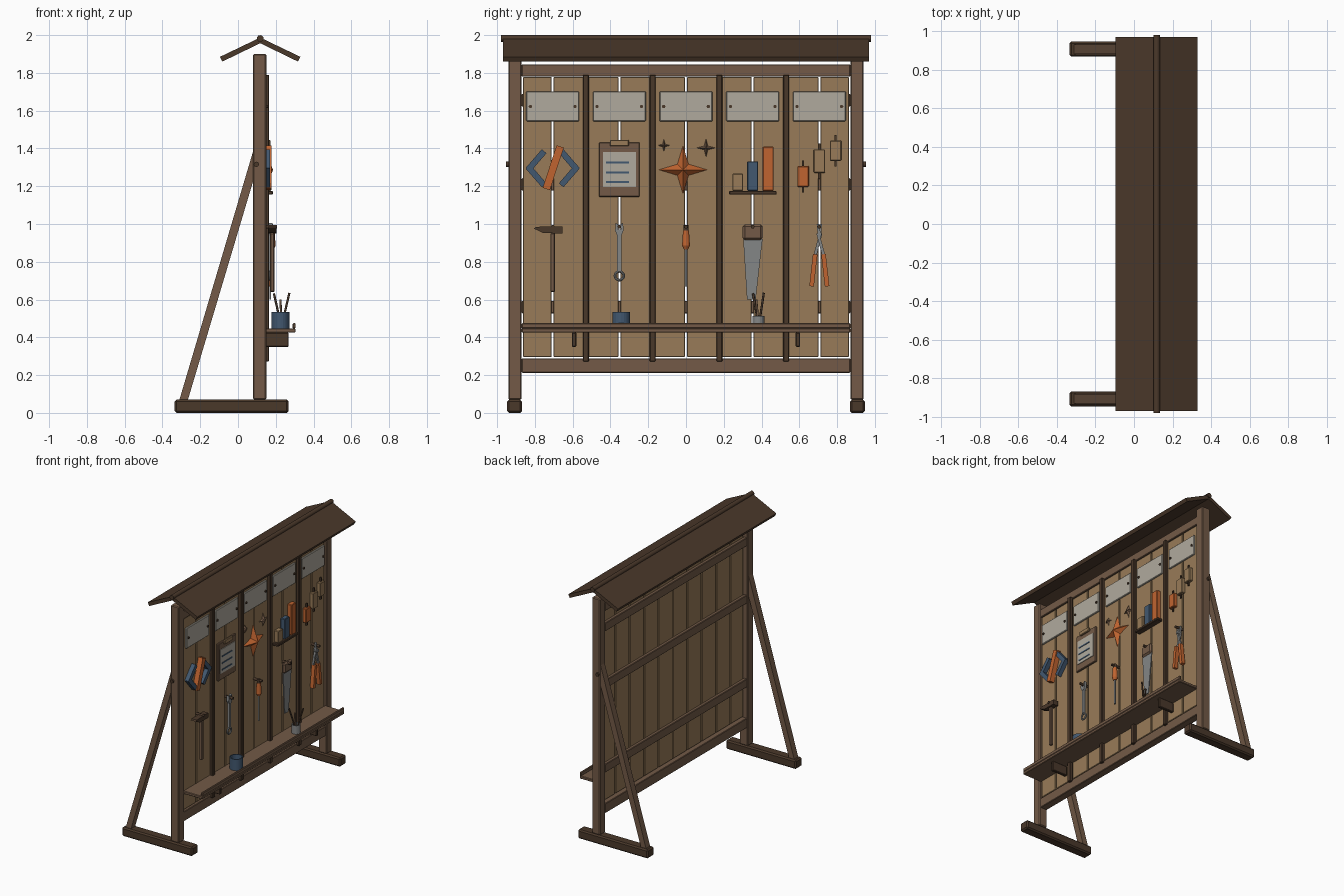
import bpy, bmesh, math
from mathutils import Vector

if "Cube" in bpy.data.objects:
    bpy.data.objects.remove(bpy.data.objects["Cube"])


def material(name, rgb):
    m = bpy.data.materials.new(name)
    lin = [((c / 255 + 0.055) / 1.055) ** 2.4 for c in rgb]
    m.diffuse_color = (*lin, 1)
    m.use_nodes = True
    m.node_tree.nodes["Principled BSDF"].inputs["Base Color"].default_value = m.diffuse_color
    return m


DARK = material("dark_wood", (74, 56, 42))
WOOD = material("frame_wood", (115, 90, 71))
BOARD = material("board_wood", (152, 123, 88))
PALE = material("pale_plate", (176, 170, 158))
ORANGE = material("orange_paint", (192, 100, 48))
BLUE = material("blue_paint", (66, 88, 112))
STEEL = material("steel", (132, 134, 134))


def finish(name, bm, mat, bevel=0.0, smooth=False):
    bmesh.ops.recalc_face_normals(bm, faces=bm.faces)
    me = bpy.data.meshes.new(name)
    bm.to_mesh(me)
    bm.free()
    me.materials.append(mat)
    ob = bpy.data.objects.new(name, me)
    bpy.context.collection.objects.link(ob)
    if smooth:
        for p in me.polygons:
            p.use_smooth = len(p.vertices) == 4
    if bevel:
        b = ob.modifiers.new("bevel", "BEVEL")
        b.width, b.segments = bevel, 1
    return ob


def prism(name, pts, lo, hi, mat, axis="x", bevel=0.0):
    """Extrude a yz outline along x, or an xz outline along y."""
    bm = bmesh.new()
    put = (lambda p, t: (t, p[0], p[1])) if axis == "x" else (lambda p, t: (p[0], t, p[1]))
    a = [bm.verts.new(put(p, lo)) for p in pts]
    b = [bm.verts.new(put(p, hi)) for p in pts]
    bm.faces.new(a)
    bm.faces.new(b[::-1])
    for i in range(len(pts)):
        j = (i + 1) % len(pts)
        bm.faces.new((a[i], b[i], b[j], a[j]))
    return finish(name, bm, mat, bevel)


def box(name, x, y, z, mat, bevel=0.004):
    return prism(name, [(y[0], z[0]), (y[1], z[0]), (y[1], z[1]), (y[0], z[1])], x[0], x[1], mat, bevel=bevel)


def bar(name, a, b, w, lo, hi, mat, w2=None):
    """Straight strip in the yz plane between two points."""
    a, b = Vector(a), Vector(b)
    d = (b - a).normalized()
    n = Vector((-d.y, d.x)) / 2
    w2 = w2 or w
    return prism(name, [a + n * w, b + n * w2, b - n * w2, a - n * w], lo, hi, mat)


def rod(name, a, b, r, mat, r2=None, n=12):
    a, b = Vector(a), Vector(b)
    bm = bmesh.new()
    bmesh.ops.create_cone(bm, cap_ends=True, segments=n, radius1=r, radius2=r if r2 is None else r2,
                          depth=(b - a).length)
    bm.transform((b - a).to_track_quat("Z", "Y").to_matrix().to_4x4())
    bmesh.ops.translate(bm, verts=bm.verts, vec=(a + b) / 2)
    return finish(name, bm, mat, smooth=True)


def cup(name, x, y, z0, z1, r, mat, n=20):
    """Open cup turned from a wall profile."""
    bm = bmesh.new()
    t = 0.007
    prof = [(0, z0), (r, z0), (r, z1), (r - t, z1), (r - t, z0 + t), (0, z0 + t)]
    vs = [bm.verts.new((p[0], 0, p[1])) for p in prof]
    es = [bm.edges.new(e) for e in zip(vs, vs[1:])]
    bmesh.ops.spin(bm, geom=vs + es, cent=(0, 0, 0), axis=(0, 0, 1), angle=math.tau, steps=n)
    bmesh.ops.remove_doubles(bm, verts=bm.verts, dist=1e-4)
    bmesh.ops.translate(bm, verts=bm.verts, vec=(x, y, 0))
    return finish(name, bm, mat)


def star(name, y, z, r, inner, x0, x1, mat):
    """Four pointed star with a raised centre."""
    bm = bmesh.new()
    ring = []
    for i in range(8):
        a, d = i * math.pi / 4, r if i % 2 == 0 else inner
        ring.append(bm.verts.new((x0, y + d * math.cos(a), z + d * math.sin(a))))
    top = bm.verts.new((x1, y, z))
    bm.faces.new(ring)
    for i in range(8):
        bm.faces.new((ring[i], ring[(i + 1) % 8], top))
    return finish(name, bm, mat)


# Posts, feet, braces and bolts on both ends
for s in (-1, 1):
    span = lambda a, b: sorted((s * a, s * b))
    box("post", (0.08, 0.15), span(0.87, 0.94), (0.07, 1.9), WOOD, 0.006)
    box("foot", (-0.335, 0.268), span(0.868, 0.947), (0, 0.07), DARK, 0.01)
    y0, y1 = span(0.882, 0.932)
    prism("brace", [(-0.31, 0.07), (-0.265, 0.07), (0.09, 1.26), (0.09, 1.4), (0.08, 1.385)],
          y0, y1, WOOD, "y")
    rod("bolt", (0.097, s * 0.92, 1.316), (0.097, s * 0.953, 1.316), 0.014, DARK)

# Rails of the frame and the back
box("top_rail", (0.085, 0.145), (-0.87, 0.87), (1.78, 1.845), WOOD)
box("bottom_rail", (0.085, 0.145), (-0.87, 0.87), (0.212, 0.288), WOOD)
for z in (0.56, 1.21, 1.655):
    box("back_rail", (0.085, 0.112), (-0.87, 0.87), (z - 0.033, z + 0.033), WOOD)

# Boards and battens
P = 0.1765
for i in range(-5, 5):
    box("board", (0.112, 0.137), (max(i * P + 0.005, -0.862), min((i + 1) * P - 0.005, 0.862)),
        (0.296, 1.778), BOARD, 0.003)
for k in (-3, -1, 1, 3):
    box("batten", (0.137, 0.165), (k * P - 0.016, k * P + 0.016), (0.272, 1.79), DARK)

# Roof
R = 0.1175
for s in (-1, 1):
    prism("roof_panel", [(R, 1.987), (R + s * 0.213, 1.885), (R + s * 0.2, 1.86), (R, 1.957)],
          -0.97, 0.97, DARK, "y")
rod("ridge_pole", (R, -0.98, 1.982), (R, 0.98, 1.982), 0.018, DARK, n=10)

# Shelf with lip and brackets
box("shelf", (0.137, 0.305), (-0.87, 0.87), (0.425, 0.447), WOOD)
box("shelf_lip", (0.289, 0.305), (-0.87, 0.87), (0.447, 0.475), WOOD)
for y in (-0.592, 0.592):
    box("shelf_bracket", (0.137, 0.268), (y - 0.012, y + 0.012), (0.35, 0.425), DARK)

# Name plates with screws, and tool pegs
C = [2 * P * k for k in (-2, -1, 0, 1, 2)]
for c in C:
    box("name_plate", (0.137, 0.152), (c - 0.14, c + 0.14), (1.543, 1.702), PALE)
    for s in (-1, 1):
        rod("plate_screw", (0.15, c + s * 0.118, 1.622), (0.158, c + s * 0.118, 1.622), 0.009, DARK)
    rod("tool_peg", (0.137, c, 0.985), (0.207, c, 0.985), 0.01, DARK, n=8)

# Blue brackets and orange slash
c, zc = C[0], 1.295
for s in (-1, 1):
    for v in (-1, 1):
        bar("chevron_arm", (c + s * 0.045, zc + v * 0.09), (c + s * 0.13, zc - v * 0.008), 0.032,
            0.137, 0.17, BLUE)
bar("slash", (c - 0.034, 1.185), (c + 0.04, 1.41), 0.04, 0.14, 0.178, ORANGE)

# Clipboard
c = C[1]
box("clipboard", (0.137, 0.155), (c - 0.108, c + 0.108), (1.143, 1.432), WOOD)
box("paper", (0.155, 0.16), (c - 0.087, c + 0.087), (1.195, 1.382), PALE, 0)
box("clip", (0.155, 0.172), (c - 0.05, c + 0.05), (1.412, 1.445), BOARD)
for z in (1.222, 1.273, 1.325):
    box("paper_line", (0.16, 0.163), (c - 0.07, c + 0.05), (z - 0.005, z + 0.005), BLUE, 0)

# Stars
star("large_star", -0.016, 1.287, 0.128, 0.042, 0.14, 0.185, ORANGE)
star("small_star", -0.117, 1.416, 0.033, 0.01, 0.138, 0.158, WOOD)
star("small_star", 0.106, 1.403, 0.05, 0.014, 0.138, 0.162, WOOD)

# Rising bar chart on a ledge
c = C[3]
box("chart_ledge", (0.137, 0.185), (0.228, 0.48), (1.155, 1.175), DARK)
for y, z, m in ((0.274, 1.267, BOARD), (0.353, 1.332, BLUE), (0.435, 1.41, ORANGE)):
    box("chart_bar", (0.137, 0.175), (y - 0.029, y + 0.029), (1.175, z), m)

# Range blocks with stems
for y, z, h, m in ((0.62, 1.252, 0.055, ORANGE), (0.706, 1.333, 0.062, BOARD), (0.792, 1.388, 0.054, BOARD)):
    box("range_block", (0.14, 0.172), (y - 0.03, y + 0.03), (z - h, z + h), m)
    box("range_stem", (0.15, 0.16), (y - 0.006, y + 0.006), (z - h - 0.03, z + h + 0.03), DARK, 0)

# Hammer
c = C[0]
prism("hammer_head", [(c - 0.098, 0.975), (c - 0.09, 0.985), (c + 0.052, 0.988), (c + 0.052, 0.95),
                      (c - 0.05, 0.952)], 0.16, 0.203, DARK)
box("hammer_handle", (0.17, 0.192), (c - 0.012, c + 0.012), (0.64, 0.952), WOOD)

# Wrench
c = C[1]
bar("wrench_shaft", (c, 0.752), (c, 0.96), 0.022, 0.165, 0.18, STEEL)
prism("wrench_jaw", [(c - 0.012, 0.94), (c + 0.012, 0.94), (c + 0.022, 0.965), (c + 0.02, 1.005),
                     (c + 0.008, 1.0), (c + 0.008, 0.97), (c - 0.008, 0.97), (c - 0.008, 1.0),
                     (c - 0.02, 1.005), (c - 0.022, 0.965)], 0.163, 0.183, STEEL)
bpy.ops.mesh.primitive_torus_add(location=(0.172, c, 0.726), rotation=(0, math.pi / 2, 0), major_radius=0.023,
                                 minor_radius=0.007, major_segments=20, minor_segments=8)
bpy.context.object.name = "wrench_ring"
bpy.context.object.data.materials.append(STEEL)

# Screwdriver
rod("driver_cap", (0.178, 0, 0.965), (0.178, 0, 0.995), 0.014, DARK)
rod("driver_handle", (0.178, 0, 0.885), (0.178, 0, 0.965), 0.021, ORANGE, 0.016)
rod("driver_collar", (0.178, 0, 0.865), (0.178, 0, 0.885), 0.011, ORANGE, 0.021)
rod("driver_shaft", (0.178, 0, 0.67), (0.178, 0, 0.865), 0.007, STEEL)

# Saw
c = C[3]
prism("saw_blade", [(c - 0.05, 0.92), (c - 0.03, 0.6), (c + 0.016, 0.6), (c + 0.052, 0.92)], 0.168, 0.176, STEEL)
box("saw_handle", (0.158, 0.188), (c - 0.053, c + 0.053), (0.915, 0.998), WOOD, 0.012)

# Pliers
c = C[4]
for s in (-1, 1):
    x = 0.165 + 0.006 * s
    bar("plier_jaw", (c - s * 0.008, 1.0), (c, 0.94), 0.012, x, x + 0.014, STEEL, 0.018)
    bar("plier_arm", (c - s * 0.008, 0.95), (c + s * 0.024, 0.83), 0.016, x, x + 0.014, STEEL)
    bar("plier_grip", (c + s * 0.022, 0.84), (c + s * 0.041, 0.67), 0.024, 0.16, 0.19, ORANGE)
rod("plier_pivot", (0.16, c, 0.945), (0.192, c, 0.945), 0.012, STEEL)

# Tin, cup and sticks on the shelf
cup("blue_tin", 0.225, -0.343, 0.447, 0.535, 0.047, BLUE)
cup("steel_cup", 0.23, 0.383, 0.447, 0.513, 0.032, STEEL)
for tip, m in (((0.19, 0.355, 0.632), DARK), ((0.272, 0.412, 0.635), DARK), ((0.225, 0.372, 0.6), WOOD)):
    rod("stick", (0.23, 0.385, 0.457), tip, 0.006, m, n=8)
